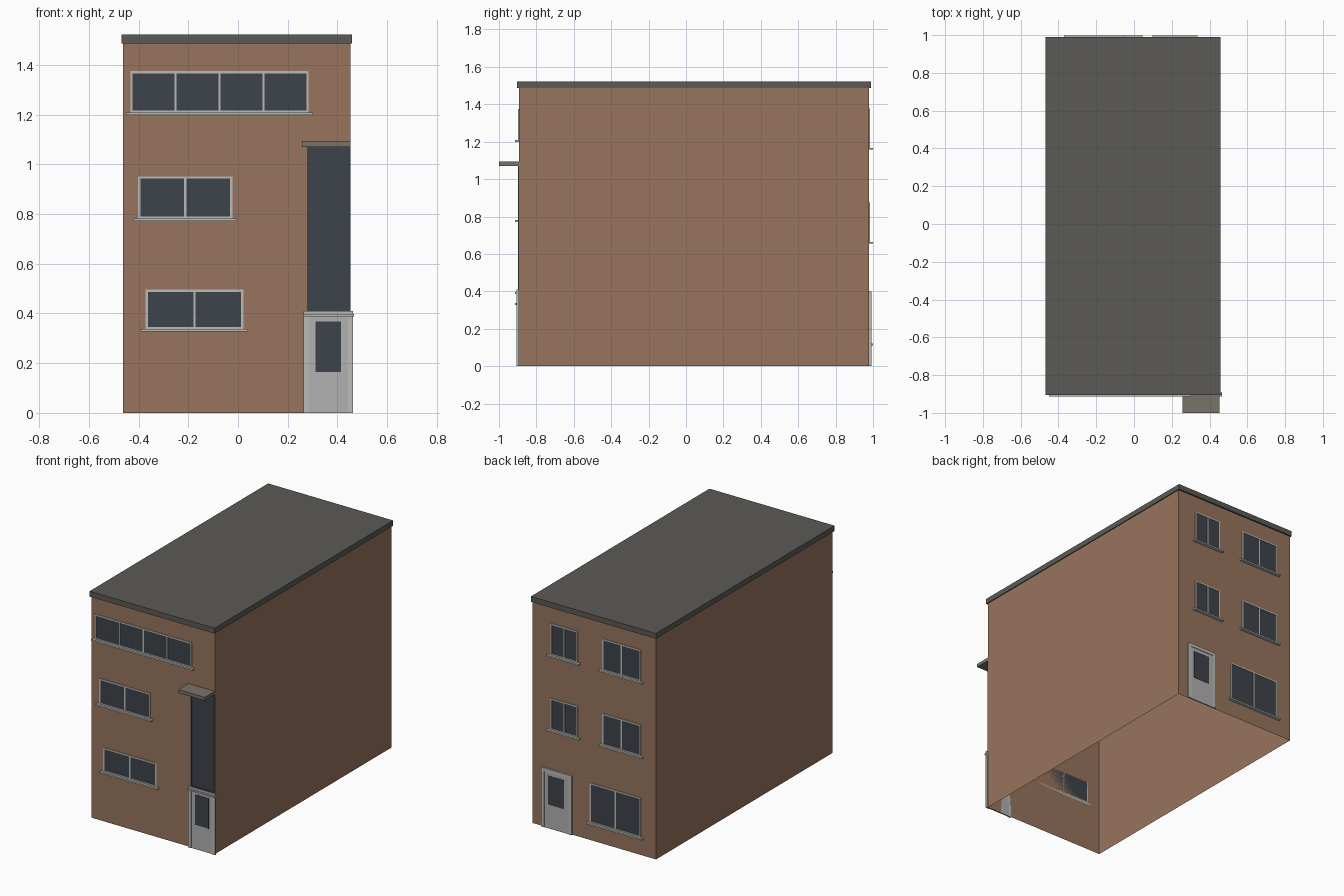
import bpy, bmesh

if "Cube" in bpy.data.objects:
    bpy.data.objects.remove(bpy.data.objects["Cube"])

FRONT, BACK = -0.893, 0.979      # wall planes
LEFT, RIGHT = -0.463, 0.453


def material(name, rgb):
    m = bpy.data.materials.new(name)
    m.diffuse_color = (*rgb, 1)
    m.use_nodes = True
    m.node_tree.nodes["Principled BSDF"].inputs["Base Color"].default_value = m.diffuse_color
    return m


BRICK = material("brick", (0.31, 0.175, 0.11))
ROOF = material("roof_felt", (0.105, 0.102, 0.092))
GLASS = material("dark_glass", (0.048, 0.056, 0.07))
FRAME = material("pale_frame", (0.50, 0.50, 0.47))
DOOR = material("door_paint", (0.44, 0.44, 0.44))
STONE = material("canopy_stone", (0.19, 0.17, 0.14))


def boxes(name, specs, mat, open_ends=False):
    """One object from boxes given as (x0, x1, y0, y1, z0, z1)."""
    bm = bmesh.new()
    for x0, x1, y0, y1, z0, z1 in specs:
        for v in bmesh.ops.create_cube(bm, size=1)["verts"]:
            v.co.x = x1 if v.co.x > 0 else x0
            v.co.y = y1 if v.co.y > 0 else y0
            v.co.z = z1 if v.co.z > 0 else z0
    if open_ends:
        bm.normal_update()
        ends = [f for f in bm.faces if abs(f.normal.z) > 0.5]
        bmesh.ops.delete(bm, geom=ends, context="FACES_ONLY")
    me = bpy.data.meshes.new(name)
    bm.to_mesh(me)
    bm.free()
    me.materials.append(mat)
    ob = bpy.data.objects.new(name, me)
    bpy.context.collection.objects.link(ob)
    return ob


def out(wall, depth):
    """y range of something standing proud of the front or back wall."""
    tip = wall + depth * (1 if wall > 0 else -1)
    return min(wall, tip), max(wall, tip)


def window(name, wall, x0, x1, z0, z1, panes=2, sill=0.018, mat=FRAME, b=0.009):
    f = out(wall, 0.005)
    bars = [(x0, x1, *f, z0, z0 + b), (x0, x1, *f, z1 - b, z1)]
    for i in range(panes + 1):
        c = x0 + b / 2 + (x1 - x0 - b) * i / panes
        bars.append((c - b / 2, c + b / 2, *f, z0 + b, z1 - b))
    boxes(name + "_frame", bars, mat)
    boxes(name + "_glass", [(x0 + b, x1 - b, *out(wall, 0.002), z0 + b, z1 - b)], GLASS)
    if sill:
        boxes(name + "_sill", [(x0 - sill, x1 + sill, *out(wall, 0.02), z0 - 0.01, z0)], FRAME)


def door(name, wall, x0, x1, top, jamb, glass):
    f = out(wall, 0.012)
    boxes(name + "_surround", [(x0, x0 + jamb, *f, 0, top), (x1 - jamb, x1, *f, 0, top),
                               (x0 + jamb, x1 - jamb, *f, top - 0.022, top)], FRAME)
    boxes(name + "_leaf", [(x0 + jamb, x1 - jamb, *out(wall, 0.008), 0, top - 0.022)], DOOR)
    gx0, gx1, gz0, gz1 = glass
    boxes(name + "_glass", [(gx0, gx1, *out(wall, 0.010), gz0, gz1)], GLASS)


# Walls (hollow shell, open underneath) and flat roof slab
boxes("walls", [(LEFT, RIGHT, FRONT, BACK, 0, 1.487)], BRICK, open_ends=True)
boxes("roof", [(-0.469, 0.459, -0.904, 0.989, 1.486, 1.522)], ROOF)

# Front windows
window("front_top_window", FRONT, -0.433, 0.284, 1.208, 1.375, panes=4)
window("front_middle_window", FRONT, -0.402, -0.023, 0.782, 0.952)
window("front_lower_window", FRONT, -0.372, 0.022, 0.337, 0.496)

# Stair window, canopy and entrance
window("stair_window", FRONT, 0.277, 0.452, 0.41, 1.072, panes=1, sill=0, mat=GLASS, b=0.007)
boxes("canopy", [(0.257, RIGHT, -1.0, FRONT, 1.070, 1.093)], STONE)
door("front_door", FRONT, 0.263, 0.463, 0.41, 0.022, (0.312, 0.415, 0.164, 0.367))
boxes("front_door_ledge", [(0.261, 0.466, *out(FRONT, 0.02), 0.387, 0.397)], FRAME)

# Back windows: two upper storeys, then the ground floor
for storey, z in (("top", 1.167), ("middle", 0.665)):
    window(f"back_{storey}_wide_window", BACK, -0.352, -0.066, z, z + 0.21)
    window(f"back_{storey}_narrow_window", BACK, 0.116, 0.318, z, z + 0.21)
window("back_lower_window", BACK, -0.352, 0.026, 0.12, 0.385)
door("back_door", BACK, 0.157, 0.381, 0.398, 0.022, (0.213, 0.333, 0.16, 0.353))
